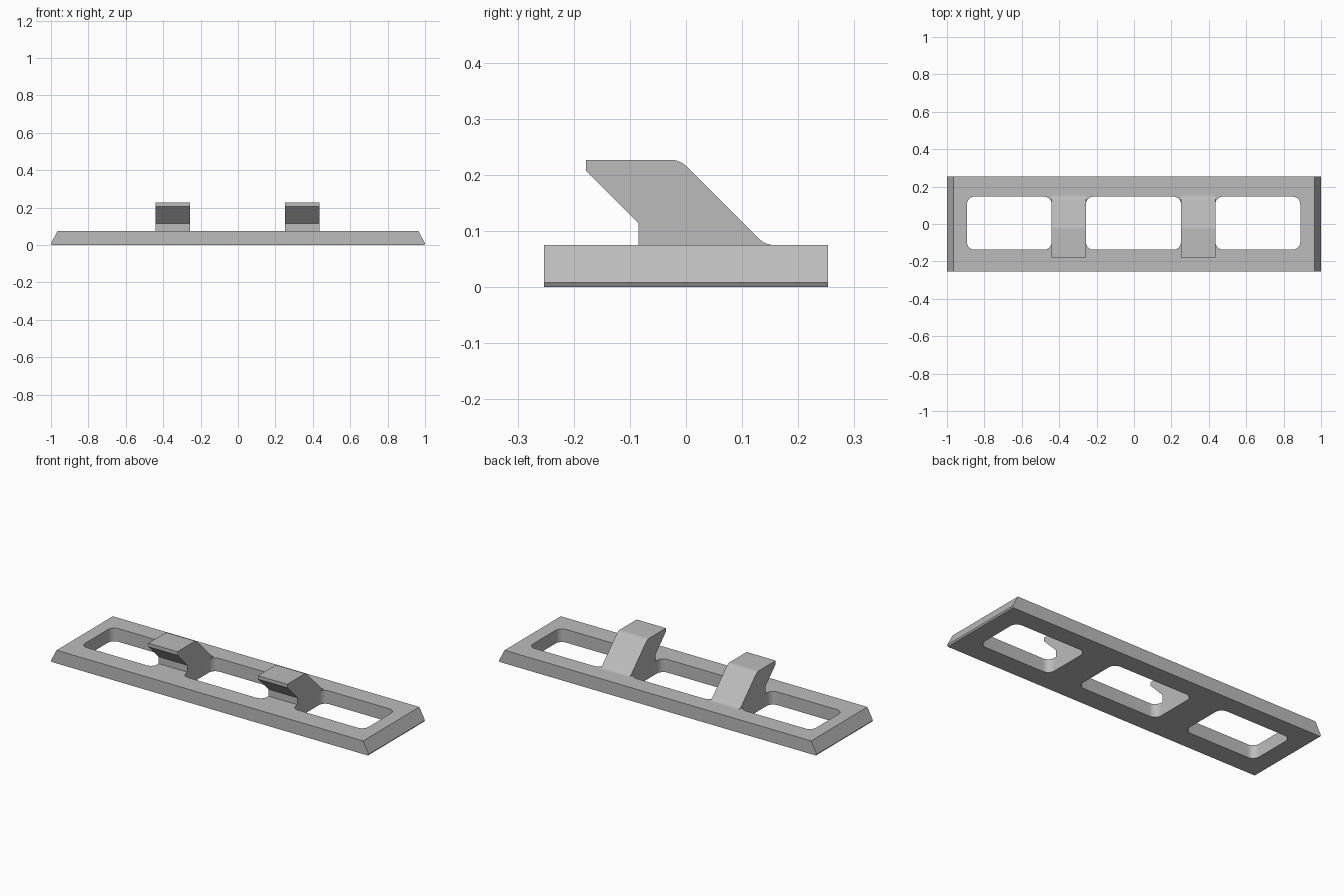
import bpy, bmesh
from math import tan
from mathutils import Vector

if "Cube" in bpy.data.objects:
    bpy.data.objects.remove(bpy.data.objects["Cube"])

grey = bpy.data.materials.new("plain grey")
grey.use_nodes = True
grey.diffuse_color = (0.5, 0.5, 0.5, 1)
grey.node_tree.nodes["Principled BSDF"].inputs["Base Color"].default_value = (0.5, 0.5, 0.5, 1)


def rounded(corners, steps=8):
    """Outline from (u, v, radius) corners, with tangent arcs where radius > 0."""
    out = []
    for i, (u, v, r) in enumerate(corners):
        p = Vector((u, v))
        if r == 0:
            out.append(p)
            continue
        a = (Vector(corners[i - 1][:2]) - p).normalized()
        b = (Vector(corners[(i + 1) % len(corners)][:2]) - p).normalized()
        half = a.angle(b) / 2
        start, end = p + a * r / tan(half), p + b * r / tan(half)
        centre = p + (a + b).normalized() * ((start - p).length_squared + r * r) ** 0.5
        for k in range(steps + 1):
            chord = start.lerp(end, k / steps)
            out.append(centre + (chord - centre).normalized() * r)
    return out


def prism(name, outline, place, low, high):
    """Extrude an outline between two depths; place maps (u, v, depth) to xyz."""
    bm = bmesh.new()
    rings = [[bm.verts.new(place(u, v, d)) for u, v in outline] for d in (low, high)]
    for ring in rings:
        bm.faces.new(ring)
    n = len(outline)
    for i in range(n):
        j = (i + 1) % n
        bm.faces.new((rings[0][i], rings[0][j], rings[1][j], rings[1][i]))
    bmesh.ops.recalc_face_normals(bm, faces=bm.faces)
    mesh = bpy.data.meshes.new(name)
    bm.to_mesh(mesh)
    bm.free()
    mesh.materials.append(grey)
    obj = bpy.data.objects.new(name, mesh)
    bpy.context.collection.objects.link(obj)
    return obj


def activate(obj):
    bpy.ops.object.select_all(action='DESELECT')
    obj.select_set(True)
    bpy.context.view_layer.objects.active = obj


TOP = 0.075

# Base plate with sloping ends
ends = [(-0.995, 0), (0.995, 0), (1, 0.008), (0.965, TOP), (-0.965, TOP), (-1, 0.008)]
plate = prism("base_plate", ends, lambda u, v, d: (u, d, v), -0.253, 0.253)

# Three rounded windows through the plate
for x0, x1 in ((-0.893, -0.44), (-0.257, 0.251), (0.435, 0.889)):
    y0, y1, r = -0.137, 0.146, 0.04
    window = rounded([(x0, y0, r), (x1, y0, r), (x1, y1, r), (x0, y1, r)])
    cutter = prism("window_cutter", window, lambda u, v, d: (u, v, d), -0.1, 0.2)
    cutter.hide_render = True
    activate(plate)
    cut = plate.modifiers.new("window", 'BOOLEAN')
    cut.operation, cut.solver, cut.object = 'DIFFERENCE', 'EXACT', cutter
    bpy.ops.object.modifier_apply(modifier=cut.name)
    bpy.data.objects.remove(cutter)

# Two forward-leaning hooks on the cross bars
side = rounded([(-0.085, TOP, 0), (-0.085, 0.114, 0), (-0.178, 0.207, 0),
                (-0.178, 0.227, 0), (-0.011, 0.227, 0.04), (0.141, TOP, 0.04),
                (0.157, TOP, 0)])
parts = [plate]
for name, x0, x1 in (("right_hook", -0.44, -0.257), ("left_hook", 0.251, 0.435)):
    parts.append(prism(name, side, lambda u, v, d: (d, u, v), x0, x1))

for part in parts:
    activate(part)
    bpy.ops.object.shade_smooth_by_angle()
